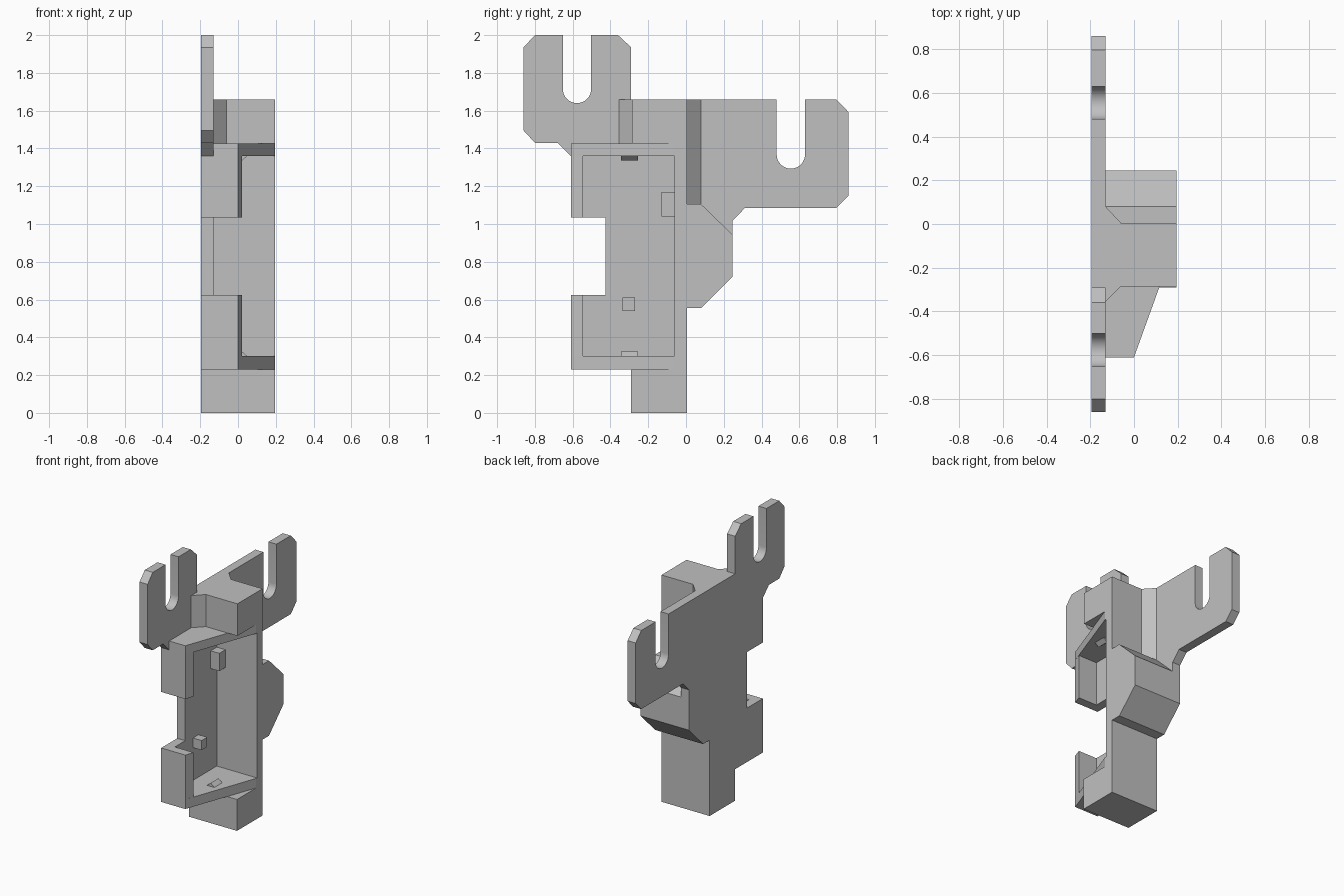
import bpy, bmesh, math

cube = bpy.data.objects.get("Cube")
if cube:
    bpy.data.objects.remove(cube, do_unlink=True)

grey = bpy.data.materials.new("plain_grey")
grey.use_nodes = True
COLOUR = (0.53, 0.53, 0.53, 1)
grey.diffuse_color = COLOUR
grey.node_tree.nodes["Principled BSDF"].inputs["Base Color"].default_value = COLOUR

# Shared planes: outer plate face, inner plate face, open side, back of body
X0, X1, X2, BACK = -0.195, -0.13, 0.195, 0.005


def prism(name, outline, low, high, axis):
    """Extrude an outline: (y, z) along x, (x, y) along z, (x, z) along y."""
    place = {"x": lambda p, t: (t, p[0], p[1]),
             "y": lambda p, t: (p[0], t, p[1]),
             "z": lambda p, t: (p[0], p[1], t)}[axis]
    bm = bmesh.new()
    base = bm.faces.new([bm.verts.new(place(p, low)) for p in outline])
    made = bmesh.ops.extrude_face_region(bm, geom=[base])
    shift = place((0, 0), high - low)
    bmesh.ops.translate(bm, vec=shift,
                        verts=[g for g in made["geom"] if isinstance(g, bmesh.types.BMVert)])
    bmesh.ops.recalc_face_normals(bm, faces=bm.faces[:])
    mesh = bpy.data.meshes.new(name)
    bm.to_mesh(mesh)
    bm.free()
    mesh.materials.append(grey)
    obj = bpy.data.objects.new(name, mesh)
    bpy.context.collection.objects.link(obj)
    return obj


def box(name, x, y, z):
    return prism(name, [(x[0], y[0]), (x[1], y[0]), (x[1], y[1]), (x[0], y[1])], *z, "z")


def slot(centre, bottom, top, r=0.075, steps=16):
    """Round-bottomed notch, running from its front lip to its back lip."""
    arc = [(centre - r * math.cos(math.pi * i / steps),
            bottom + r - r * math.sin(math.pi * i / steps)) for i in range(steps + 1)]
    return [(centre - r, top)] + arc + [(centre + r, top)]


# Side plate with two slotted hanger arms
plate_outline = (
    [(-0.86, 1.495), (-0.86, 1.935), (-0.80, 2.0)]
    + slot(-0.577, 1.64, 2.0)
    + [(-0.36, 2.0), (-0.29, 1.935), (-0.29, 1.66)]
    + slot(0.555, 1.293, 1.66)
    + [(0.795, 1.66), (0.86, 1.593), (0.86, 1.15), (0.797, 1.085), (0.312, 1.085),
       (0.245, 1.015), (0.245, 0.72), (0.08, 0.555), (BACK, 0.555), (BACK, 0),
       (-0.29, 0), (-0.29, 0.23), (-0.61, 0.23), (-0.61, 0.625), (-0.425, 0.625),
       (-0.425, 1.035), (-0.61, 1.035), (-0.61, 1.36), (-0.68, 1.43), (-0.80, 1.43)])
plate = prism("side_plate", plate_outline, X0, X1, "x")
bpy.context.view_layer.objects.active = plate
plate.select_set(True)
bpy.ops.object.shade_smooth_by_angle(angle=math.radians(30))

# Foot and head blocks, the head flared into the plate at its front
box("foot_block", (X1, X2), (-0.29, BACK), (0, 0.23))
prism("head_block", [(X1, -0.355), (-0.06, -0.285), (X2, -0.285), (X2, BACK), (X1, BACK)],
      1.425, 1.66, "z")
prism("back_fillet", [(X1, BACK), (-0.06, BACK), (X1, 0.08)], 1.105, 1.66, "z")

# Open case: slanted end walls, back wall and two front lips
for name, z in (("case_bottom", (0.23, 0.30)), ("case_top", (1.36, 1.425))):
    prism(name, [(X1, -0.61), (0, -0.61), (X2, -0.07), (X2, BACK), (X1, BACK)], *z, "z")
box("case_back", (X1, X2), (-0.06, BACK), (0.30, 1.36))
for name, z in (("lower_lip", (0.30, 0.625)), ("upper_lip", (1.035, 1.36))):
    prism(name, [(X1, -0.61), (0, -0.61), (0.022, -0.545), (X1, -0.545)], *z, "z")

# Chamfered bulge on the back
prism("back_bulge", [(BACK, 0.555), (0.08, 0.555), (0.245, 0.72), (0.245, 0.945),
                     (0.08, 1.105), (BACK, 1.105)], X1, X2, "x")

# Pegs and snap ridges inside the case
box("upper_peg", (X1, -0.06), (-0.13, -0.06), (1.04, 1.17))
box("lower_peg", (X1, -0.06), (-0.335, -0.27), (0.54, 0.61))
for name, z, rise in (("lower_snap", 0.30, 0.025), ("upper_snap", 1.36, -0.025)):
    prism(name, [(-0.01, z), (0.05, z), (0.02, z + rise)], -0.345, -0.255, "y")
